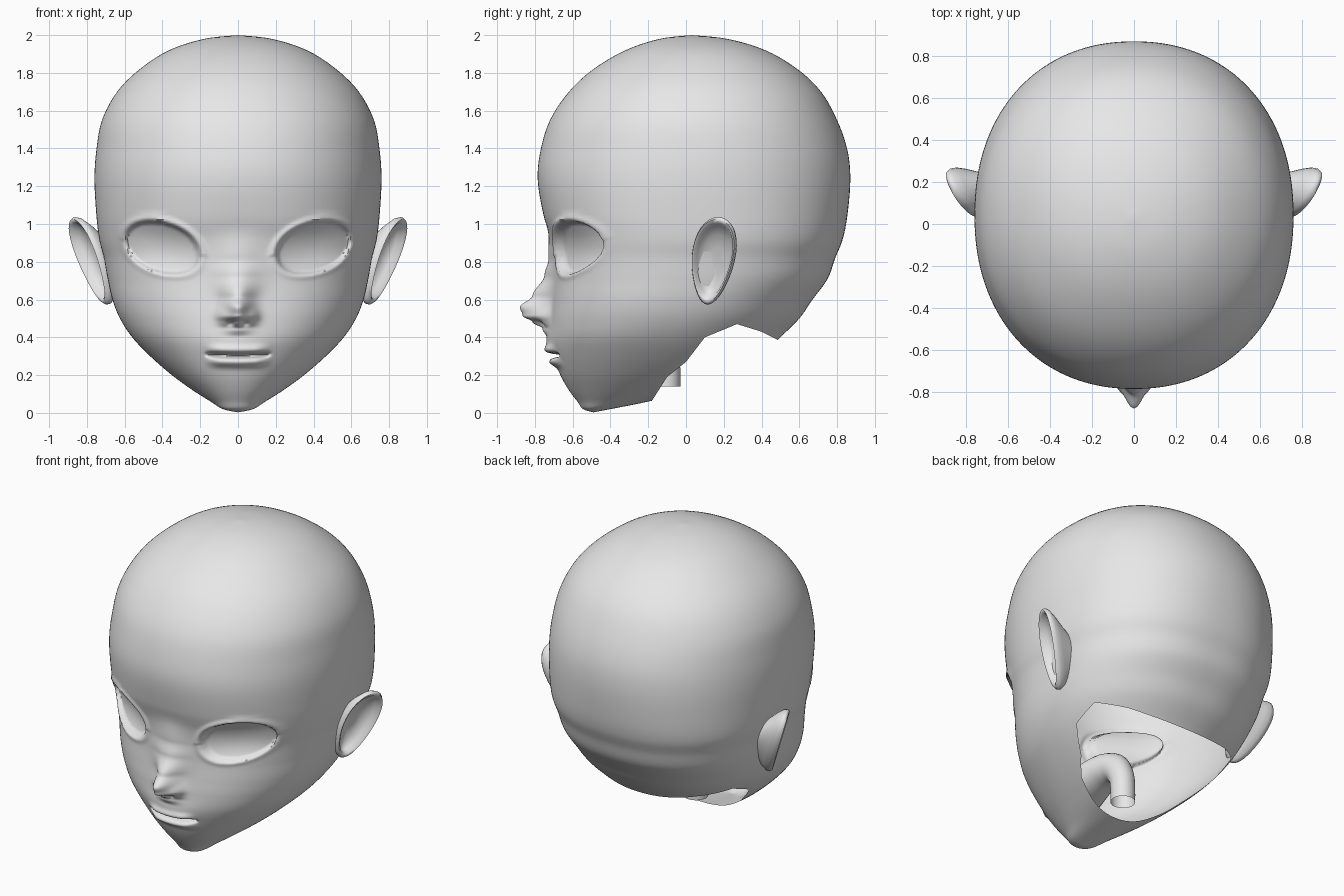
import bpy, bmesh, math
from mathutils import Vector

if "Cube" in bpy.data.objects:
    bpy.data.objects.remove(bpy.data.objects["Cube"])

grey = bpy.data.materials.new("plain_grey")
grey.diffuse_color = (0.8, 0.8, 0.8, 1)
grey.use_nodes = True
grey.node_tree.nodes["Principled BSDF"].inputs["Base Color"].default_value = grey.diffuse_color


def finish(name, bm, angle=50):
    bmesh.ops.recalc_face_normals(bm, faces=bm.faces[:])
    me = bpy.data.meshes.new(name)
    bm.to_mesh(me)
    bm.free()
    me.materials.append(grey)
    ob = bpy.data.objects.new(name, me)
    bpy.context.collection.objects.link(ob)
    bpy.ops.object.select_all(action='DESELECT')
    ob.select_set(True)
    bpy.context.view_layer.objects.active = ob
    bpy.ops.object.shade_smooth_by_angle(angle=math.radians(angle))
    return ob


def skin(bm, rings):
    """Join closed rings of vertices; a ring of one vertex is a pole."""
    for a, b in zip(rings, rings[1:]):
        n = max(len(a), len(b))
        for i in range(n):
            j = (i + 1) % n
            if len(a) == 1:
                bm.faces.new((a[0], b[i], b[j]))
            elif len(b) == 1:
                bm.faces.new((a[i], a[j], b[0]))
            else:
                bm.faces.new((a[i], a[j], b[j], b[i]))


def catmull(p, i, t):
    p0, p1, p2, p3 = (p[max(0, min(len(p) - 1, i + k))] for k in (-1, 0, 1, 2))
    return [0.5 * (2 * b + (c - a) * t + (2 * a - 5 * b + 4 * c - d) * t * t
                   + (3 * b - a - 3 * c + d) * t ** 3)
            for a, b, c, d in zip(p0, p1, p2, p3)]


def lerp_table(tab, z):
    if z <= tab[0][0] or z >= tab[-1][0]:
        return 0.0
    for (z0, v0), (z1, v1) in zip(tab, tab[1:]):
        if z <= z1:
            t = (z - z0) / (z1 - z0)
            return v0 + (v1 - v0) * t * t * (3 - 2 * t)


def smooth(a, b, v):
    t = max(0.0, min(1.0, (v - a) / (b - a)))
    return t * t * (3 - 2 * t)


def bump(x, z, cx, cz, sx, sz):
    return math.exp(-((x - cx) / sx) ** 2 - ((z - cz) / sz) ** 2)


# Head stations: height, half width, front y, back y
HEAD = [(.003, 0, -.49, -.49), (.02, .08, -.545, -.40), (.06, .145, -.575, -.20),
        (.12, .24, -.62, .05), (.2, .35, -.665, .25), (.3, .465, -.70, .40),
        (.4, .56, -.72, .50), (.5, .625, -.72, .60), (.6, .665, -.71, .67),
        (.71, .69, -.70, .75), (.82, .71, -.70, .79), (.92, .735, -.715, .83),
        (1.05, .75, -.755, .855), (1.235, .76, -.785, .87), (1.39, .75, -.77, .855),
        (1.55, .72, -.72, .80), (1.7, .64, -.62, .715), (1.82, .52, -.49, .59),
        (1.92, .365, -.32, .42), (1.98, .18, -.14, .22), (2.0, 0, .03, .03)]
NOSE = [(.40, 0), (.445, .03), (.48, .09), (.515, .145), (.56, .165),
        (.62, .105), (.73, .05), (.82, .028), (1.0, 0)]


def face_offset(x, z):
    """Forward offset of nose, lips and eye sockets."""
    x = abs(x)
    # nose, wings and nostrils
    d = lerp_table(NOSE, z) * math.exp(-(x / (.068 + .05 * smooth(.56, .8, z))) ** 2)
    d += .03 * bump(x, z, .08, .515, .034, .036)
    d -= .035 * bump(x, z, .036, .473, .02, .014)
    # muzzle, lips and mouth line
    d += .022 * bump(x, z, 0, .37, .16, .07)
    lip = 1 - smooth(.09, .19, x)
    line = .303 + .25 * x * x
    d += .024 * lip * math.exp(-((z - line - .028) / .024) ** 2)
    d += .03 * lip * math.exp(-((z - line + .036) / .024) ** 2)
    d -= .065 * (1 - smooth(.12, .185, x)) * math.exp(-((z - line) / .01) ** 2)
    # eye sockets with a raised lid edge
    u = (x - .4) / .2
    dz = z - (.875 + .04 * u)
    h = .137 if dz > 0 else .138
    q = (abs(u) ** 2.1 + (abs(dz) / h) ** 2.1) ** (1 / 2.1)
    d += (.014 if dz > 0 else .006) * math.exp(-((q - 1.08) / .09) ** 2)
    if q < 1:
        d -= .035 * smooth(1.0, .9, q) + .04 * (1 - q * q)
    return d


# Head shell
bm = bmesh.new()
COLS, rings = 220, []
for i in range(len(HEAD) - 1):
    z0 = HEAD[i][0]
    steps = 15 if .2 <= z0 < .6 else 11 if .6 <= z0 < 1.05 else 5
    for k in range(steps):
        z, a, yf, yb = catmull(HEAD, i, k / steps)
        if i == 0 and k == 0:
            rings.append([bm.verts.new((0, yf, z))])
            continue
        a, cy = max(a, .004), (yf + yb) / 2
        n = 2.1 + .2 * bump(0, z, 0, .8, 1, .4)
        ring = []
        for c in range(COLS):
            w = -math.pi + 2 * math.pi * c / COLS
            t = w - .45 * math.sin(w)
            s, co = math.sin(t), math.cos(t)
            x = a * math.copysign(abs(s) ** (2 / n), s)
            y = cy - (cy - yf) * math.copysign(abs(co) ** (2 / n), co)
            if co > 0 and .2 < z < 1.2:
                y -= face_offset(x, z) * smooth(-.2, -.36, y)
            ring.append(bm.verts.new((x, y, z)))
        rings.append(ring)
rings.append([bm.verts.new((0, .03, 2.0))])
skin(bm, rings)

# Neck opening
CUT = [(-.18, -.1), (-.18, .065), (-.10, .19), (0, .27), (.10, .40),
       (.27, .47), (.40, .43), (.484, .387), (.7, .27)]
for (y0, z0), (y1, z1) in zip(CUT, CUT[1:]):
    near = [f for f in bm.faces if f.calc_center_median().z < .55
            and f.calc_center_median().y > -.3]
    geom = list({v for f in near for v in f.verts}) + \
        list({e for f in near for e in f.edges}) + near
    bmesh.ops.bisect_plane(bm, geom=geom, dist=1e-5, plane_co=(0, y0, z0),
                           plane_no=Vector((0, z0 - z1, y1 - y0)).normalized())


def below_cut(p):
    for (y0, z0), (y1, z1) in zip(CUT[1:], CUT[2:]):
        if y0 <= p.y <= y1:
            return p.z < z0 + (z1 - z0) * (p.y - y0) / (y1 - y0)
    return False


gone = [f for f in bm.faces if below_cut(f.calc_center_median())]
bmesh.ops.delete(bm, geom=gone, context='FACES')
finish("head", bm, 60)

# Ears: rings of (outline scale, outward offset) from back to inner bowl
bm = bmesh.new()
EAR = [(.35, -.15), (.6, -.09), (.86, -.04), (.98, -.01), (1.0, .01), (.95, .026),
       (.87, .02), (.8, -.012), (.6, -.035), (.3, -.055)]
rings = []
for scale, off in EAR:
    ring = []
    for k in range(36):
        t = 2 * math.pi * k / 36
        v = math.sin(t)
        z = .805 + .232 * v * scale
        y = .145 + .12 * (z - .8) + math.cos(t) * scale * (.112 + .025 * v)
        x = .745 + .5 * (y - .04) + .3 * (z - .9) + off
        ring.append(bm.verts.new((x, y - .3 * off, z)))
    rings.append(ring)
rings.append([bm.verts.new((.725, .17, .8))])
skin(bm, rings)
ear = finish("ears", bm, 80)
mirror = ear.modifiers.new("mirror", 'MIRROR')
mirror.use_mirror_merge = False

# Mouth cavity and throat tube: y, z, half width, half height, tilt
PATH = [(-.64, .31, .14, .02, 0), (-.55, .34, .16, .07, .1), (-.42, .40, .15, .10, .2),
        (-.28, .43, .12, .10, 0), (-.17, .40, .09, .09, -.6), (-.115, .31, .078, .078, -1.2),
        (-.105, .22, .075, .075, -1.57), (-.105, .14, .075, .075, -1.57)]
bm = bmesh.new()
rings = []
for i in range(len(PATH) - 1):
    for k in range(4 if i < len(PATH) - 2 else 5):
        y, z, w, h, tilt = catmull(PATH, i, k / 4)
        rings.append([bm.verts.new((w * math.cos(t), y - h * math.sin(t) * math.sin(tilt),
                                    z + h * math.sin(t) * math.cos(tilt)))
                      for t in (2 * math.pi * j / 20 for j in range(20))])
skin(bm, rings)
finish("throat", bm, 60)
